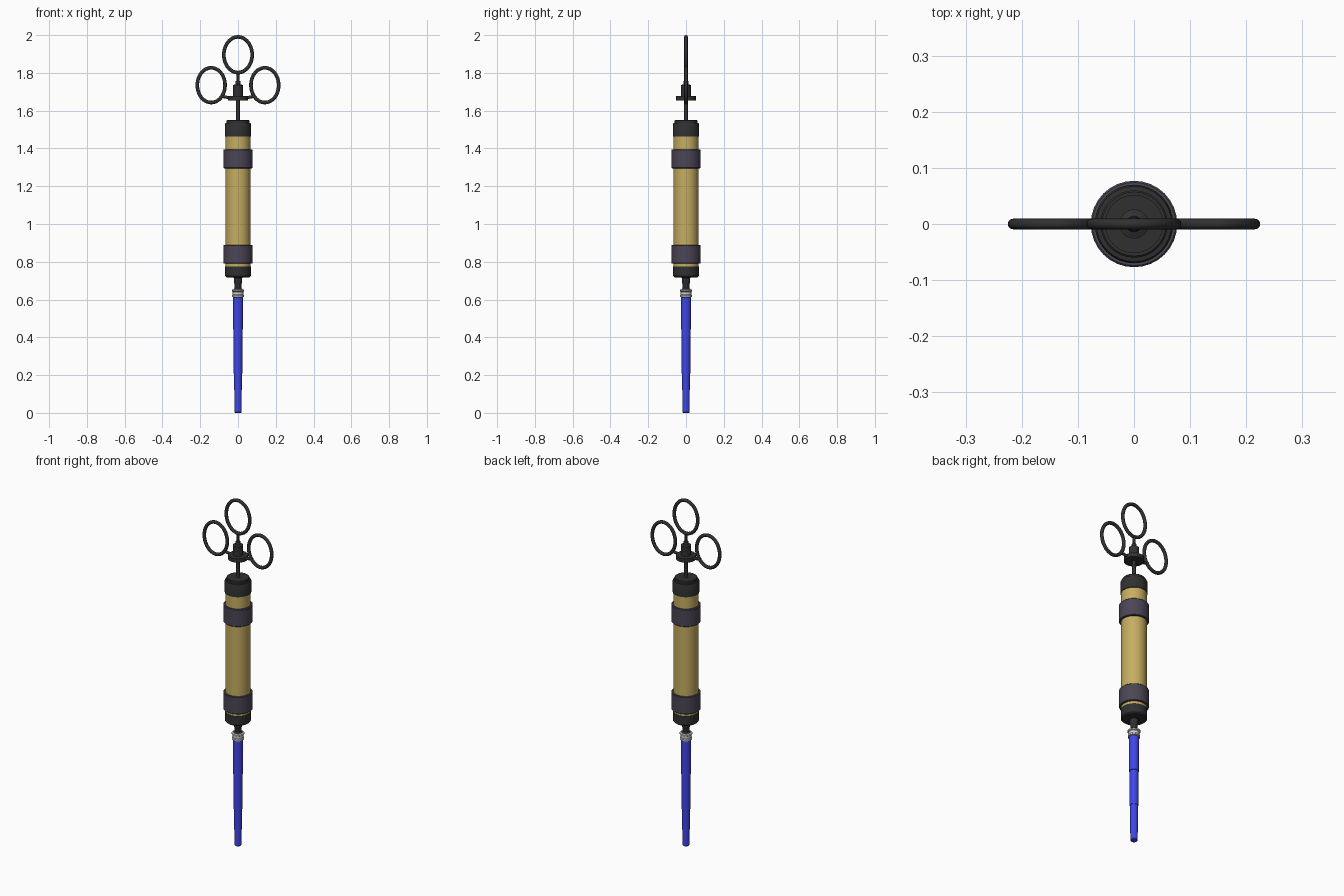
import bpy, math
from mathutils import Vector

if "Cube" in bpy.data.objects:
    bpy.data.objects.remove(bpy.data.objects["Cube"])

def material(name, rgb):
    m = bpy.data.materials.new(name)
    m.diffuse_color = (*rgb, 1)
    m.use_nodes = True
    m.node_tree.nodes["Principled BSDF"].inputs["Base Color"].default_value = m.diffuse_color
    return m

DARK = material("dark_metal", (0.03, 0.03, 0.03))
TAN = material("tan_barrel", (0.56, 0.42, 0.12))
BAND = material("band_grey", (0.07, 0.06, 0.09))
BLUE = material("blue_tube", (0.05, 0.06, 0.8))
WHITE = material("pale_collar", (0.6, 0.6, 0.6))

def finish(name, verts, faces, mat):
    me = bpy.data.meshes.new(name)
    me.from_pydata(verts, [], faces)
    me.materials.append(mat)
    ob = bpy.data.objects.new(name, me)
    bpy.context.collection.objects.link(ob)
    bpy.ops.object.select_all(action='DESELECT')
    ob.select_set(True)
    bpy.context.view_layer.objects.active = ob
    bpy.ops.object.shade_smooth_by_angle(angle=math.radians(35))
    return ob

def turned(name, profile, mat, n=32):
    """Solid of revolution from (radius, z) points listed bottom to top."""
    verts = [(r * math.cos(2 * math.pi * i / n), r * math.sin(2 * math.pi * i / n), z)
             for r, z in profile for i in range(n)]
    faces = [(k * n + i, k * n + (i + 1) % n, (k + 1) * n + (i + 1) % n, (k + 1) * n + i)
             for k in range(len(profile) - 1) for i in range(n)]
    top = (len(profile) - 1) * n
    faces += [tuple(reversed(range(n))), tuple(range(top, top + n))]
    return finish(name, verts, faces, mat)

def ring(name, x, z, a, b, tube=0.0095, n=48, m=12):
    """Upright oval finger ring with centreline half-axes a and b."""
    verts, faces = [], []
    for i in range(n):
        t = 2 * math.pi * i / n
        out = Vector((b * math.cos(t), 0, a * math.sin(t))).normalized()
        c = Vector((x + a * math.cos(t), 0, z + b * math.sin(t)))
        for j in range(m):
            p = 2 * math.pi * j / m
            verts.append(c + out * tube * math.cos(p) + Vector((0, tube * math.sin(p), 0)))
            k, q = (i + 1) % n, (j + 1) % m
            faces.append((i * m + j, k * m + j, k * m + q, i * m + q))
    for f in range(len(faces)):
        faces[f] = tuple(reversed(faces[f]))
    return finish(name, verts, faces, DARK)

# Stepped blue tube
turned("needle_tube", [(0.016, 0), (0.019, 0.004), (0.0205, 0.208), (0.0225, 0.209),
                       (0.0225, 0.41), (0.025, 0.411), (0.026, 0.62)], BLUE)

# Pale collar with two rims
turned("collar", [(0.026, 0.612), (0.032, 0.614), (0.032, 0.622), (0.028, 0.626), (0.028, 0.641),
                  (0.033, 0.644), (0.033, 0.651), (0.026, 0.654)], WHITE)

# Nozzle
turned("nozzle", [(0.026, 0.652), (0.018, 0.662), (0.018, 0.682), (0.022, 0.688),
                  (0.022, 0.715), (0.03, 0.722)], DARK)

# Barrel with end caps and bands
turned("barrel", [(0.066, 0.76), (0.066, 1.48)], TAN)
turned("bottom_cap", [(0.062, 0.718), (0.068, 0.724), (0.068, 0.776)], DARK)
turned("top_cap", [(0.07, 1.464), (0.07, 1.527), (0.067, 1.534), (0.06, 1.535),
                   (0.06, 1.547), (0.057, 1.55)], DARK)
for name, z in (("lower_band", 0.79), ("upper_band", 1.295)):
    turned(name, [(0.074, z), (0.077, z + 0.003), (0.077, z + 0.097), (0.074, z + 0.1)], BAND)

# Plunger rod, thumb plate and hub
turned("plunger_rod", [(0.01, 1.54), (0.01, 1.66)], DARK, 20)
turned("thumb_plate", [(0.052, 1.655), (0.052, 1.678)], DARK)
turned("hub", [(0.026, 1.67), (0.026, 1.735), (0.014, 1.74), (0.012, 1.756),
               (0.007, 1.76), (0.007, 1.805)], DARK)

# Finger rings and the arms that carry the side pair
ring("top_ring", 0, 1.896, 0.075, 0.0945)
for side, s in (("left", -1), ("right", 1)):
    ring(side + "_ring", s * 0.142, 1.735, 0.0735, 0.092)
    arm = turned(side + "_arm", [(0.008, 0), (0.008, 0.08)], DARK, 16)
    arm.location = (s * 0.015, 0, 1.663)
    arm.rotation_euler = (0, s * math.radians(80), 0)
